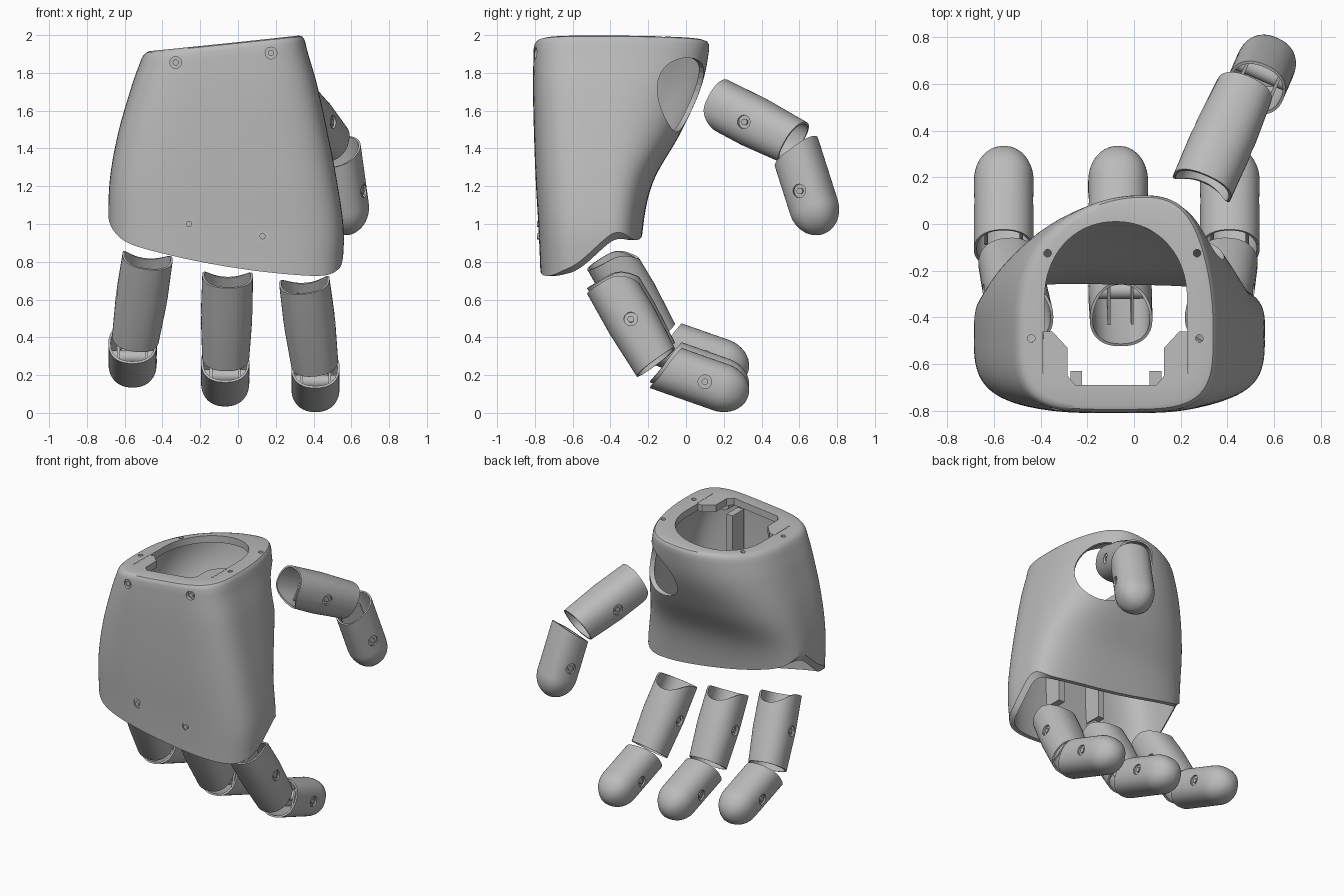
import bpy, bmesh, math
from mathutils import Vector, Matrix

if "Cube" in bpy.data.objects:
    bpy.data.objects.remove(bpy.data.objects["Cube"])

grey = bpy.data.materials.new("shell grey")
grey.use_nodes = True
grey.diffuse_color = (0.5, 0.5, 0.5, 1)
grey.node_tree.nodes["Principled BSDF"].inputs["Base Color"].default_value = (0.5, 0.5, 0.5, 1)


def finish(name, bm, smooth=True):
    bmesh.ops.recalc_face_normals(bm, faces=bm.faces)
    me = bpy.data.meshes.new(name)
    bm.to_mesh(me)
    bm.free()
    me.materials.append(grey)
    ob = bpy.data.objects.new(name, me)
    bpy.context.collection.objects.link(ob)
    if smooth:
        smooth_object(ob)
    return ob


def smooth_object(ob):
    bpy.ops.object.select_all(action="DESELECT")
    ob.select_set(True)
    bpy.context.view_layer.objects.active = ob
    bpy.ops.object.shade_smooth_by_angle(angle=math.radians(35))


def loft(name, rings, closed):
    """Skin equal rings; closed joins last to first, otherwise both ends are capped."""
    bm = bmesh.new()
    vs = [[bm.verts.new(p) for p in ring] for ring in rings]
    n = len(vs[0])
    for a, b in zip(vs, vs[1:] + ([vs[0]] if closed else [])):
        for i in range(n):
            j = (i + 1) % n
            bm.faces.new((a[i], a[j], b[j], b[i]))
    if not closed:
        bm.faces.new(vs[0])
        bm.faces.new(vs[-1])
    return finish(name, bm)


def cylinder(name, center, axis, radius, depth, smooth=True):
    bm = bmesh.new()
    rot = Vector(axis).to_track_quat("Z", "Y").to_matrix().to_4x4()
    bmesh.ops.create_cone(bm, cap_ends=True, segments=32, radius1=radius, radius2=radius,
                          depth=depth, matrix=Matrix.Translation(center) @ rot)
    return finish(name, bm, smooth)


def box(name, size, matrix):
    bm = bmesh.new()
    bmesh.ops.create_cube(bm, size=1, matrix=matrix @ Matrix.Diagonal((*size, 1)))
    return finish(name, bm, False)


def cut(target, cutters):
    for c in cutters:
        c.hide_render = True
        mod = target.modifiers.new("cut", "BOOLEAN")
        mod.operation, mod.solver, mod.object = "DIFFERENCE", "EXACT", c
        bpy.ops.object.select_all(action="DESELECT")
        target.select_set(True)
        bpy.context.view_layer.objects.active = target
        bpy.ops.object.modifier_apply(modifier=mod.name)
        bpy.data.objects.remove(c)
    smooth_object(target)


def spow(v, n):
    return math.copysign(abs(v) ** (2 / n), v)


def lerp(a, b, t):
    return a + (b - a) * t


# Palm shell: extents at even heights, from z = 0.7 to z = 2.0
LEFT = [-.67, -.685, -.68, -.635, -.56, -.475]
RIGHT = [.55, .56, .525, .475, .418, .35]
BACK = [-.235, -.23, -.175, -.03, .085, .13]
FRONT = [-.77, -.78, -.795, -.805, -.81, -.805]
MID_Y = -.45


def sample(table, z):
    f = min(max((z - .7) / .26, 0), 4.999)
    i = int(f)
    p = [table[min(max(k, 0), 5)] for k in range(i - 1, i + 3)]
    t = f - i
    return p[1] + .5 * t * (p[2] - p[0] + t * (2 * p[0] - 5 * p[1] + 4 * p[2] - p[3]
                            + t * (3 * (p[1] - p[2]) + p[3] - p[0])))


def section(z, a, inset):
    lo, hi = sample(LEFT, z) + inset, sample(RIGHT, z) - inset
    h = min(max((z - .9) / 1.1, 0), 1)
    n = lerp(3.4, 2.2, h) if math.sin(a) > 0 else 3.8
    y_end = sample(BACK, z) - inset if math.sin(a) > 0 else sample(FRONT, z) + inset
    sx, sy = spow(math.cos(a), n), spow(math.sin(a), n)
    x = (lo + hi) / 2 + (hi - lo) / 2 * sx + .1 * h * max(sy, 0) * (1 - sx * sx)
    return x, MID_Y + abs(y_end - MID_Y) * sy


def top_z(x):
    return 1.963 + .105 * x


def bottom_z(x, y):
    s = min(max((y + .62) / .32, 0), 1)
    u = min(abs(x + .06) / .62, 1)
    return .765 - .15 * x + .12 * x * x + .19 * s * s * (3 - 2 * s) + .08 * u ** 14


STEPS = 128
ANGLES = [2 * math.pi * i / STEPS for i in range(STEPS)]


def palm_ring(t, inset, drop):
    ring = []
    for a in ANGLES:
        lo = .9
        for _ in range(6):
            lo = bottom_z(*section(lo, a, inset))
        hi = top_z(section(1.95, a, inset)[0]) - drop
        z = lerp(lo, hi, t)
        ring.append((*section(z, a, inset), z))
    return ring


def opening_ring(drop):
    ring = []
    for a in ANGLES:
        back = math.sin(a) > 0
        n = 2.1 if back else 9
        x = -.078 + .305 * spow(math.cos(a), n)
        y = -.32 + (.33 if back else .37) * spow(math.sin(a), n)
        ring.append((x, y, top_z(x) - drop))
    return ring


N = 28
rings = [palm_ring(i / N, 0, .035) for i in range(N + 1)]
rings += [palm_ring(1, .004, .018), palm_ring(1, .012, .006), palm_ring(1, .03, 0)]
rings += [opening_ring(0), opening_ring(.05)]
rings += [palm_ring(1 - i / N, .03, .05) for i in range(N + 1)]
palm = loft("palm_shell", rings, True)

# Thumb hole, screw recesses and rim holes
front_screws = [(-.33, 1.855), (.175, 1.905), (-.26, 1.0), (.13, .935)]
cutters = [cylinder("thumb_hole", (.25, 0, 1.68), (.62, .75, -.2), .2, .36, False)]
for x, z in front_screws:
    cutters.append(cylinder("recess", (x, -.8, z), (0, 1, 0), .031, .12, False))
for x, y in [(-.37, -.125), (.27, -.125), (-.44, -.49), (.28, -.49)]:
    cutters.append(cylinder("rim_hole", (x, y, 1.95), (0, 0, 1), .016, .2, False))
for x in (-.386, .23):
    cutters.append(box("slot", (.008, .18, .2), Matrix.Translation((x, -.55, 1.95))))
cut(palm, cutters)

# Screws with bosses behind the front wall
for i, (x, z) in enumerate(front_screws):
    cylinder(f"front_boss_{i}", (x, -.73, z), (0, 1, 0), .038, .09)
    cylinder(f"front_screw_{i}", (x, -.775, z), (0, 1, 0), .016, .03)

# Angled tabs at the front corners of the top opening, and ribs below them
for side in (-1, 1):
    bm = bmesh.new()
    outline = [(.31, -.46), (.272, -.46), (.207, -.53), (.207, -.65), (.165, -.7), (.31, -.7)]
    pts = [(-.078 + side * x, y) for x, y in outline]
    face = bm.faces.new([bm.verts.new((x, y, top_z(x))) for x, y in pts])
    ext = bmesh.ops.extrude_face_region(bm, geom=[face])["geom"]
    bmesh.ops.translate(bm, vec=(0, 0, -.05),
                        verts=[v for v in ext if isinstance(v, bmesh.types.BMVert)])
    finish(f"rim_tab_{side}", bm, False)
    x = -.078 + side * .17
    box(f"inner_rib_{side}", (.05, .13, .85), Matrix.Translation((x, -.695, 1.45)))


# Finger segments, built along local z with local +y on the outside of the curl
SEG = [2 * math.pi * i / 48 for i in range(48)]


def frame(center, direction, outer):
    d = Vector(direction).normalized()
    h = Vector(outer).cross(d).normalized()
    o = d.cross(h)
    m = Matrix((h, o, d)).transposed().to_4x4()
    return Matrix.Translation(center) @ m


def tube_ring(m, r, height):
    return [m @ Vector((r * spow(math.cos(a), 2.3), r * spow(math.sin(a), 2.3),
                        height(math.sin(a)))) for a in SEG]


def add_hinge(name, seg, m, r):
    axis = m.to_3x3().col[0]
    c = m.translation
    cut(seg, [cylinder("bore", c, axis, .036, .4, False)])
    cylinder(name + "_pin_sleeve", c, axis, .036, 2 * r - .035)
    cylinder(name + "_pin", c, axis, .017, 2 * r - .012)


def base_segment(name, m):
    start = lambda s: -.245 + .085 * max(0, -s) ** 2
    end = lambda s: .252 + .015 * s
    wall = .012
    mid = lambda s: 0
    rings = [tube_ring(m, .134, start), tube_ring(m, .137, mid), tube_ring(m, .125, end),
             tube_ring(m, .125 - wall, end), tube_ring(m, .137 - wall, mid),
             tube_ring(m, .134 - wall, start)]
    add_hinge(name, loft(name, rings, True), m, .135)
    for side in (-1, 1):
        box(f"{name}_web_{side}", (.012, .2, .3), m @ Matrix.Translation((side * .05, 0, .03)))


def tip_segment(name, m):
    start = lambda s: -.22 - .044 * s
    flat = lambda z: (lambda s: z)
    r = .128
    rings = [tube_ring(m, .1, flat(.12)), tube_ring(m, r - .012, flat(.08)),
             tube_ring(m, r - .012, start), tube_ring(m, r, start)]
    for i in range(12):
        a = i / 12 * math.pi / 2
        rings.append(tube_ring(m, r * math.cos(a), flat(.09 + .152 * math.sin(a))))
    rings.append(tube_ring(m, .004, flat(.242)))
    add_hinge(name, loft(name, rings, False), m, r)
    for side in (-1, 1):
        box(f"{name}_lug_{side}", (.014, .16, .26), m @ Matrix.Translation((side * .075, 0, -.04)))


# Three fingers: base centre x, tip centre x, height offset, splay
for name, bx, tx, dz, splay in [("outer_finger", -.51, -.558, .13, -.13),
                                ("middle_finger", -.06, -.068, .03, -.02),
                                ("inner_finger", .378, .41, 0, .11)]:
    base_segment(name + "_base", frame((bx, -.285, .485 + dz), (splay, .5, -.866), (0, -.866, -.5)))
    tip_segment(name + "_tip", frame((tx, .1, .165 + dz), (0, .94, -.33), (0, -.33, -.94)))

# Thumb
base_segment("thumb_base", frame((.38, .36, 1.54), (.364, .83, -.425), (.17, .39, .905)))
tip_segment("thumb_tip", frame((.55, .65, 1.175), (.13, .3, -.94), (.38, .87, .33)))
